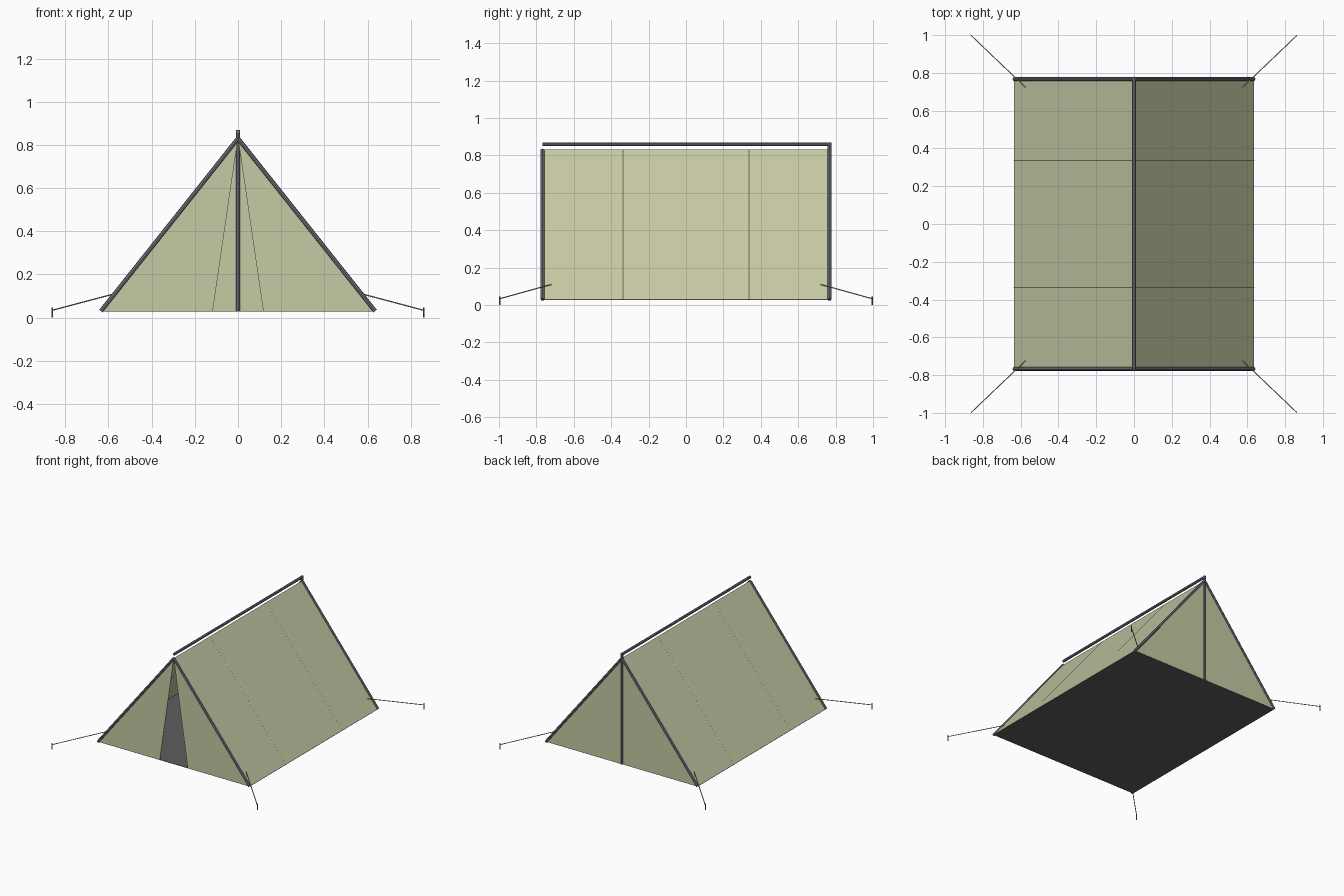
import bpy, bmesh
from mathutils import Vector

if "Cube" in bpy.data.objects:
    bpy.data.objects.remove(bpy.data.objects["Cube"])

W, D, Z0, Z1 = 0.635, 0.767, 0.03, 0.83   # half width, half depth, hem, ridge
DOOR = 0.117                              # half width of the door at the hem


def material(name, rgb):
    m = bpy.data.materials.new(name)
    m.diffuse_color = (*rgb, 1)
    m.use_nodes = True
    m.node_tree.nodes["Principled BSDF"].inputs["Base Color"].default_value = m.diffuse_color
    return m


CANVAS = material("canvas_green", (0.565, 0.585, 0.37))
POLE = material("slate_pole", (0.18, 0.20, 0.23))
FLOOR = material("dark_groundsheet", (0.105, 0.115, 0.11))
ROPE = material("tan_rope", (0.55, 0.50, 0.36))


def add(name, bm, mat):
    me = bpy.data.meshes.new(name)
    bmesh.ops.recalc_face_normals(bm, faces=bm.faces)
    bm.to_mesh(me)
    bm.free()
    me.materials.append(mat)
    ob = bpy.data.objects.new(name, me)
    bpy.context.collection.objects.link(ob)
    return ob


def sheet(name, pts, mat, thick=0.003):
    """Thin solid sheet from a flat outline."""
    n = (Vector(pts[1]) - Vector(pts[0])).cross(Vector(pts[2]) - Vector(pts[0])).normalized()
    bm = bmesh.new()
    f = bm.faces.new([bm.verts.new(Vector(p) - n * thick / 2) for p in pts])
    out = bmesh.ops.extrude_face_region(bm, geom=[f], use_keep_orig=True)
    moved = [v for v in out["geom"] if isinstance(v, bmesh.types.BMVert)]
    bmesh.ops.translate(bm, verts=moved, vec=n * thick)
    return add(name, bm, mat)


def rod(name, a, b, r, mat, sides=8):
    """Straight rod between two points."""
    a, b = Vector(a), Vector(b)
    bm = bmesh.new()
    bmesh.ops.create_cone(bm, cap_ends=True, segments=sides, radius1=r, radius2=r,
                          depth=(b - a).length)
    bm.transform((b - a).to_track_quat('Z', 'Y').to_matrix().to_4x4())
    bmesh.ops.translate(bm, verts=bm.verts, vec=(a + b) / 2)
    return add(name, bm, mat)


# Groundsheet and back wall
sheet("groundsheet", [(-W, -D, Z0), (W, -D, Z0), (W, D, Z0), (-W, D, Z0)], FLOOR)
sheet("back_wall", [(-W, D, Z0), (W, D, Z0), (0, D, Z1)], CANVAS)

for s, side in ((-1, "left"), (1, "right")):
    # Sloping roof and front door flap
    sheet(side + "_roof", [(s * W, -D, Z0), (s * W, D, Z0), (0, D, Z1), (0, -D, Z1)], CANVAS)
    sheet(side + "_door_flap", [(s * W, -D, Z0), (s * DOOR, -D, Z0), (0, -D, Z1)], CANVAS)
    # Roof seams
    for i, y in enumerate((-0.337, 0.337)):
        rod(f"{side}_seam_{i + 1}", (s * W, y, Z0), (0, y, Z1), 0.003, CANVAS, 6)
    for t, end in ((-1, "front"), (1, "back")):
        tag = f"{end}_{side}_"
        # Slanted end poles
        rod(tag + "pole", (s * W, t * D, Z0), (0, t * D, Z1), 0.01, POLE)
        # Guy rope and its peg
        rod(tag + "guy_rope", (s * 0.573, t * 0.722, 0.11), (s * 0.86, t * 0.996, 0.034),
            0.003, ROPE, 6)
        rod(tag + "peg", (s * 0.86, t * 0.996, 0), (s * 0.86, t * 0.996, 0.046),
            0.004, POLE, 6)

# Ridge pole above the canvas, and upright back pole
rod("ridge_pole", (0, -D, 0.86), (0, D, 0.86), 0.01, POLE)
rod("back_pole", (0, D, Z0), (0, D, 0.868), 0.01, POLE)
